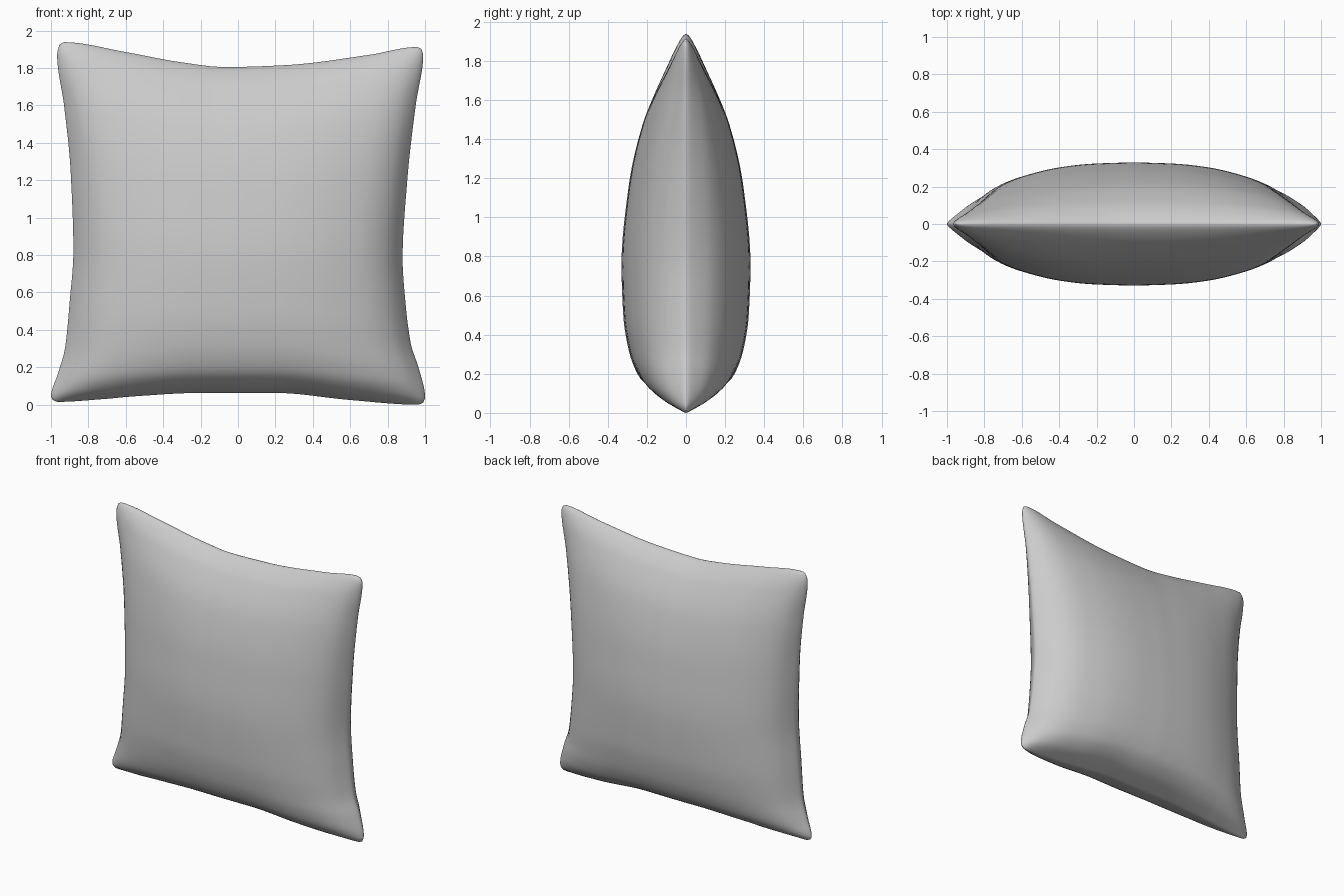
import bpy, bmesh, math

if "Cube" in bpy.data.objects:
    bpy.data.objects.remove(bpy.data.objects["Cube"])

N = 56  # grid steps per side


def curve(pts, t):
    """Smooth monotone interpolation of (parameter, value) pairs."""
    n = len(pts)
    slope = [(pts[i + 1][1] - pts[i][1]) / (pts[i + 1][0] - pts[i][0]) for i in range(n - 1)]

    def tangent(k):
        if k == 0:
            return slope[0]
        if k == n - 1:
            return slope[-1]
        a, b = slope[k - 1], slope[k]
        return 2 * a * b / (a + b) if a * b > 0 else 0.0

    i = 0
    while i < n - 2 and t > pts[i + 1][0]:
        i += 1
    h = pts[i + 1][0] - pts[i][0]
    s = (t - pts[i][0]) / h
    return ((2*s**3 - 3*s*s + 1) * pts[i][1] + (s**3 - 2*s*s + s) * h * tangent(i)
            + (3*s*s - 2*s**3) * pts[i + 1][1] + (s**3 - s*s) * h * tangent(i + 1))


# Seam outline: height along x for bottom/top, x along height for the sides
bottom = [(-0.99, 0.025), (-0.965, 0.015), (-0.72, 0.03), (-0.55, 0.045), (-0.2, 0.063), (0.2, 0.063),
          (0.6, 0.025), (0.96, 0.0), (0.99, 0.01)]
top = [(-0.955, 1.925), (-0.93, 1.938), (-0.6, 1.885), (-0.3, 1.83), (-0.07, 1.805),
       (0.25, 1.815), (0.7, 1.87), (0.955, 1.912), (0.98, 1.902)]
left = [(0.025, -0.99), (0.045, -1.0), (0.16, -0.965), (0.3, -0.925), (0.55, -0.9), (0.82, -0.88),
        (1.25, -0.895), (1.6, -0.93), (1.87, -0.967), (1.925, -0.955)]
right = [(0.01, 0.99), (0.04, 1.0), (0.2, 0.965), (0.32, 0.925), (0.55, 0.895), (0.78, 0.88),
         (1.2, 0.905), (1.6, 0.95), (1.87, 0.99), (1.902, 0.98)]

# Stuffing profiles across the width and up the height (sagging to the bottom)
across = [(0, 1), (0.25, 0.975), (0.45, 0.91), (0.68, 0.745), (0.8, 0.6), (0.91, 0.36), (1, 0)]
upward = [(-1, 0), (-0.95, 0.4), (-0.86, 0.7), (-0.7, 0.88), (-0.5, 0.97), (-0.2, 1),
          (0.24, 0.885), (0.62, 0.64), (0.88, 0.28), (1, 0)]


def edge(pts, s):
    p = pts[0][0] + (pts[-1][0] - pts[0][0]) * s
    return p, curve(pts, p)


def outline_point(u, v):
    """Blend the four seam curves into one surface, u and v in 0..1."""
    b, t = edge(bottom, u), edge(top, u)
    l, r = edge(left, v)[::-1], edge(right, v)[::-1]
    corners = (bottom[0], bottom[-1], top[0], top[-1])
    w = ((1-u)*(1-v), u*(1-v), (1-u)*v, u*v)
    return [(1-v)*b[k] + v*t[k] + (1-u)*l[k] + u*r[k]
            - sum(c[k] * q for c, q in zip(corners, w)) for k in (0, 1)]


def thickness(a, b):
    seam = math.sqrt(max(0, (1 - abs(a)**30) * (1 - abs(b)**30)))
    return 0.30 * curve(across, abs(a)) * curve(upward, b) + 0.03 * seam


# Cushion: front and back panels sharing the seam
bm = bmesh.new()
steps = [math.sin(math.pi * (i / N - 0.5)) for i in range(N + 1)]
panels = ({}, {})
for i, a in enumerate(steps):
    for j, b in enumerate(steps):
        x, z = outline_point((a + 1) / 2, (b + 1) / 2)
        if i in (0, N) or j in (0, N):
            panels[0][i, j] = panels[1][i, j] = bm.verts.new((x, 0, z))
        else:
            y = thickness(a, b)
            panels[0][i, j] = bm.verts.new((x, -y, z))
            panels[1][i, j] = bm.verts.new((x, y, z))
for side, grid in enumerate(panels):
    for i in range(N):
        for j in range(N):
            quad = [grid[i, j], grid[i+1, j], grid[i+1, j+1], grid[i, j+1]]
            # the very corner cells lie flat between both panels: keep one triangle each
            if i in (0, N-1) and j in (0, N-1):
                c = (0 if i == 0 else N, 0 if j == 0 else N)
                inner = grid[1 if i == 0 else N-1, 1 if j == 0 else N-1]
                k = quad.index(inner)
                for d in (1, 2):
                    bm.faces.new([inner, quad[(k+d) % 4], quad[(k+d+1) % 4]])
            else:
                bm.faces.new(quad)
bmesh.ops.recalc_face_normals(bm, faces=bm.faces)
mesh = bpy.data.meshes.new("cushion")
bm.to_mesh(mesh)
bm.free()
for p in mesh.polygons:
    p.use_smooth = True

fabric = bpy.data.materials.new("grey fabric")
fabric.diffuse_color = (0.6, 0.6, 0.6, 1)
fabric.use_nodes = True
fabric.node_tree.nodes["Principled BSDF"].inputs["Base Color"].default_value = fabric.diffuse_color
mesh.materials.append(fabric)
cushion = bpy.data.objects.new("cushion", mesh)
bpy.context.collection.objects.link(cushion)
